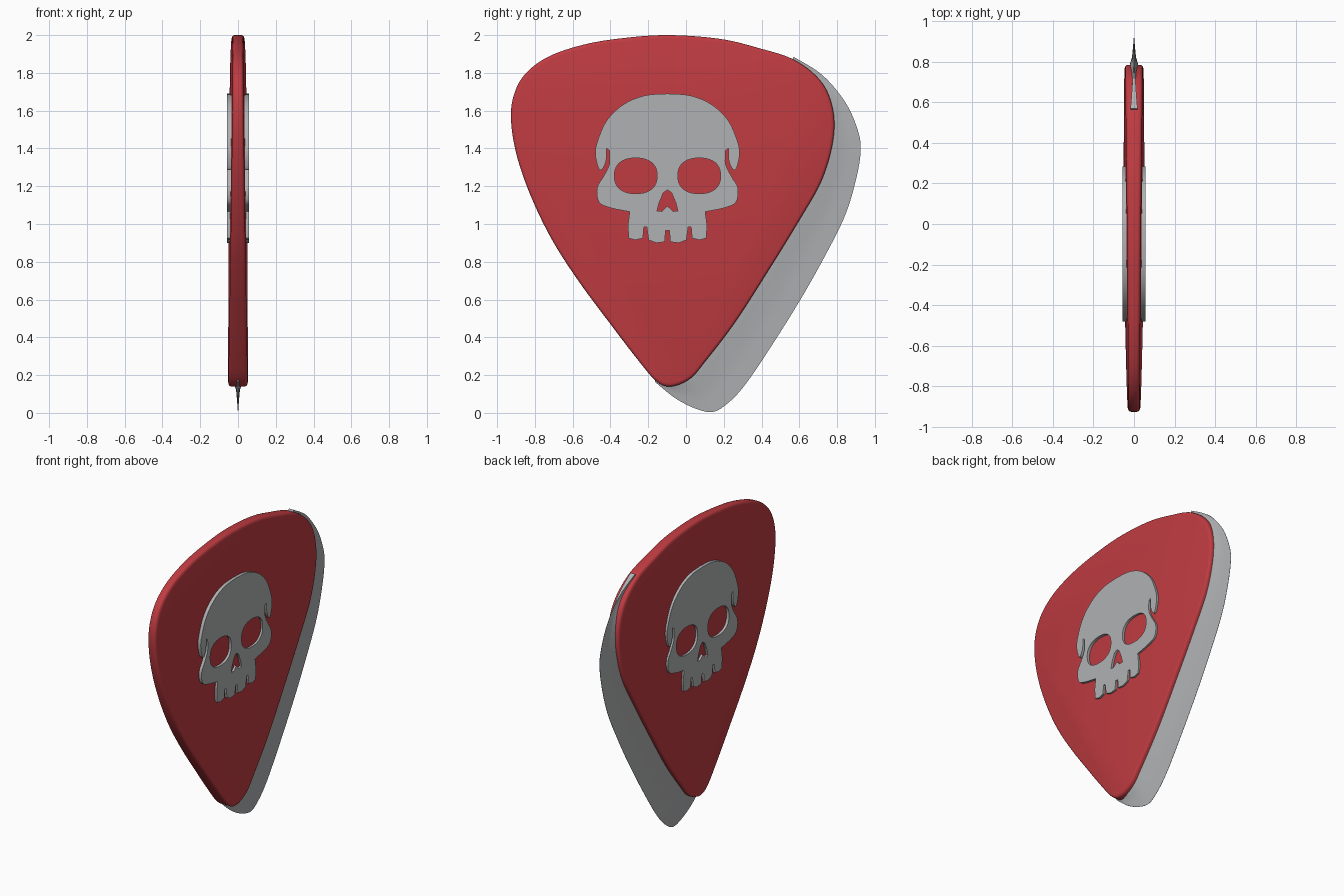
import bpy
import bmesh
import math
from mathutils import Matrix, Vector

cube = bpy.data.objects.get("Cube")
if cube:
    bpy.data.objects.remove(cube, do_unlink=True)


def make_material(name, color):
    mat = bpy.data.materials.new(name)
    mat.use_nodes = True
    mat.diffuse_color = color
    mat.node_tree.nodes["Principled BSDF"].inputs["Base Color"].default_value = color
    return mat


red = make_material("red", (0.52, 0.044, 0.053, 1))
steel = make_material("steel grey", (0.43, 0.44, 0.45, 1))


def smooth_path(points, cyclic, steps=8):
    """Catmull-Rom curve through the given side-view points."""
    pts = [Vector(p) for p in points]
    n = len(pts)
    get = (lambda i: pts[i % n]) if cyclic else (lambda i: pts[min(max(i, 0), n - 1)])
    path = []
    for i in range(n if cyclic else n - 1):
        a, b, c, d = (get(i + k) for k in (-1, 0, 1, 2))
        for s in range(steps):
            t = s / steps
            path.append(0.5 * (2 * b + (c - a) * t + (2 * a - 5 * b + 4 * c - d) * t ** 2
                               + (3 * b - a - 3 * c + d) * t ** 3))
    if not cyclic:
        path.append(pts[-1])
    return path


def shade(obj):
    bpy.ops.object.select_all(action="DESELECT")
    obj.select_set(True)
    bpy.context.view_layer.objects.active = obj
    bpy.ops.object.shade_smooth_by_angle(angle=math.radians(35))


def loft(name, rings, mat):
    """Join closed rings of equal length and cap both ends."""
    bm = bmesh.new()
    loops = [[bm.verts.new(co) for co in ring] for ring in rings]
    n = len(loops[0])
    for low, high in zip(loops, loops[1:]):
        for i in range(n):
            j = (i + 1) % n
            bm.faces.new((low[i], low[j], high[j], high[i]))
    bm.faces.new(loops[0])
    bm.faces.new(loops[-1])
    bmesh.ops.recalc_face_normals(bm, faces=bm.faces)
    mesh = bpy.data.meshes.new(name)
    bm.to_mesh(mesh)
    bm.free()
    mesh.materials.append(mat)
    obj = bpy.data.objects.new(name, mesh)
    bpy.context.collection.objects.link(obj)
    shade(obj)


# Rounded triangular plate, slightly thicker toward the blade
plate_outline = smooth_path([
    (-.09, 2), (.18, 1.98), (.39, 1.93), (.57, 1.87), (.71, 1.76), (.775, 1.62),
    (.78, 1.45), (.72, 1.235), (.6, 1.02), (.44, .76), (.26, .48), (.1, .27),
    (.02, .18), (-.08, .14), (-.16, .17), (-.27, .3), (-.4, .47), (-.56, .685),
    (-.7, .9), (-.81, 1.12), (-.89, 1.34), (-.925, 1.53), (-.915, 1.67),
    (-.855, 1.79), (-.73, 1.885), (-.54, 1.95), (-.325, 1.985)], True)
center = Vector((-.07, 1.1))


def plate_ring(side, scale, drop):
    ring = []
    for p in plate_outline:
        q = center + (p - center) * scale
        half = .054 + .009 * q.x - .0097 * q.y - drop
        ring.append((side * half, q.x, q.y))
    return ring


rim = [(.978, 0), (.99, .003), (.997, .008), (1, .016)]
loft("plate", [plate_ring(-1, *r) for r in rim]
     + [plate_ring(1, *r) for r in reversed(rim)], red)

# Hollow-ground blade along one edge of the plate
blade_edge = smooth_path([
    (.57, 1.885), (.72, 1.79), (.84, 1.65), (.905, 1.51), (.925, 1.395), (.9, 1.235),
    (.84, 1.04), (.73, .82), (.6, .59), (.44, .335), (.31, .145), (.22, .05),
    (.14, .005), (.045, .025), (-.06, .08), (-.165, .165)], False)
grind = [(0, .024), (.2, .02), (.4, .01), (.7, .005), (1, .0006)]
sections = []
for k, outer in enumerate(blade_edge):
    root = min(plate_outline, key=lambda p: (p - outer).length)
    root = center + (root - center) * .97
    tongue = .018 * (1 - k / 12)
    near, far = [], []
    for f, half in grind:
        p = root.lerp(outer, f)
        half = max(half, tongue)
        near.append((half, p.x, p.y))
        far.append((-half, p.x, p.y))
    sections.append(near + far[::-1])
loft("blade", sections, steel)

# Skull relief, raised on both faces
skull_y = -.098
cranium = smooth_path([(0, 1.69), (.12, 1.68), (.23, 1.635), (.32, 1.55), (.37, 1.44),
                       (.382, 1.37), (.365, 1.295), (.345, 1.29), (.325, 1.335),
                       (.322, 1.4)], False, 5)
cheek = smooth_path([(.308, 1.39), (.308, 1.315), (.34, 1.25), (.373, 1.19),
                     (.362, 1.115), (.3, 1.085), (.2, 1.065)], False, 4)
teeth = [(.21, .99), (.205, .925), (.17, .915), (.13, .925), (.125, .985), (.11, .985),
         (.1, .915), (.06, .9), (.015, .905), (.01, .965)]
nose = [(0, 1.18), (.022, 1.165), (.045, 1.11), (.055, 1.07), (.03, 1.067), (0, 1.095)]


def mirrored(half):
    half = [tuple(p) for p in half]
    return half + [(-x, z) for x, z in reversed(half) if x > 0]


def eye(side):
    loop = []
    for i in range(40):
        c, s = (f(math.tau * i / 40) for f in (math.cos, math.sin))
        loop.append((side * (.168 + math.copysign(abs(c) ** .85, c) * .113),
                     1.255 + math.copysign(abs(s) ** .85, s) * .094))
    return loop


curve = bpy.data.curves.new("skull", "CURVE")
curve.dimensions = "2D"
curve.fill_mode = "BOTH"
curve.extrude = .057
for loop in (mirrored(cranium + cheek + teeth), mirrored(nose), eye(-1), eye(1)):
    spline = curve.splines.new("POLY")
    spline.points.add(len(loop) - 1)
    for point, (x, z) in zip(spline.points, loop):
        point.co = (x + skull_y, z, 0, 1)
    spline.use_cyclic_u = True
curve.materials.append(steel)
skull = bpy.data.objects.new("skull", curve)
bpy.context.collection.objects.link(skull)
# Stand the drawing plane up so it spans y and z
skull.matrix_world = Matrix(((0, 0, 1, 0), (1, 0, 0, 0), (0, 1, 0, 0), (0, 0, 0, 1)))
bpy.ops.object.select_all(action="DESELECT")
skull.select_set(True)
bpy.context.view_layer.objects.active = skull
bpy.ops.object.convert(target="MESH")
shade(bpy.context.view_layer.objects.active)
